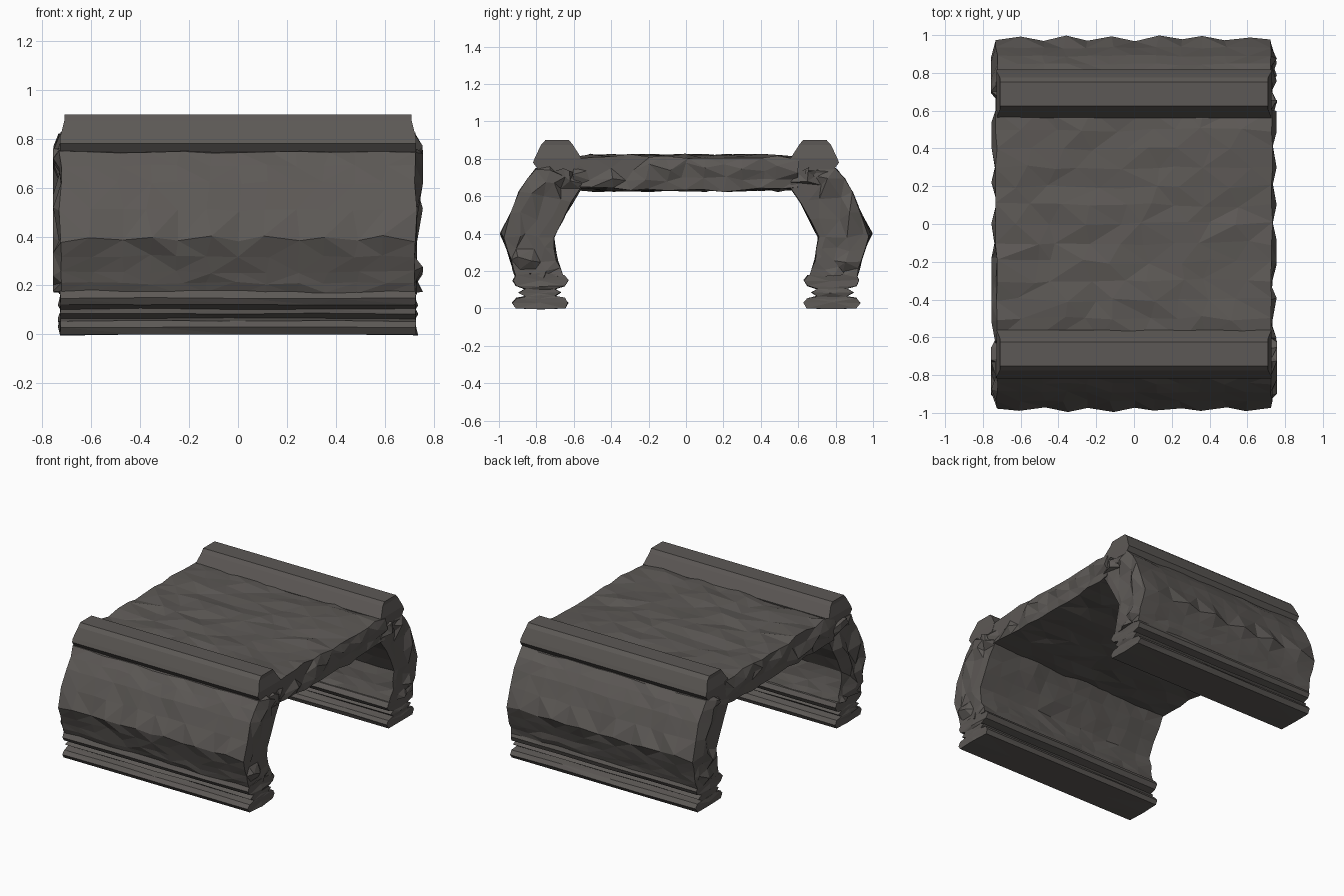
import bpy, bmesh, math, random

if "Cube" in bpy.data.objects:
    bpy.data.objects.remove(bpy.data.objects["Cube"])

stone = bpy.data.materials.new("dark_stone")
stone.diffuse_color = (0.108, 0.099, 0.092, 1)
stone.use_nodes = True
stone.node_tree.nodes["Principled BSDF"].inputs["Base Color"].default_value = stone.diffuse_color


def block(name, half_x, nx, rows, cols, jitter, bulge, seed, turn=False, wave=None, slide=0.25):
    """Solid swept along x; each row is a (y, z, y, z) span across the section."""
    rnd = random.Random(seed)
    nr = len(rows) - 1
    bm = bmesh.new()
    verts = {}

    def vert(i, r, c):
        if (i, r, c) not in verts:
            y0, z0, y1, z1 = rows[r]
            t = c / cols
            x = half_x * (2 * i / nx - 1)
            y, z = y0 + (y1 - y0) * t, z0 + (z1 - z0) * t
            if i in (0, nx):                      # chipped end faces
                inner = 1 if 0 < c < cols else 0.3
                x += math.copysign(bulge * inner * rnd.choice((0, .3, 1)), x)
                if 0 < c < cols:
                    y += rnd.uniform(-bulge, bulge)
                    z += rnd.uniform(-bulge, bulge) * .5
            elif jitter:
                x += rnd.uniform(-1, 1) * slide * half_x / nx
            if z > 0.001:
                y += rnd.uniform(-jitter, jitter)
                z += rnd.uniform(-jitter, jitter)
            if wave == r and c == cols:           # scalloped ridge
                y -= 0.01 * (-1) ** i
                z -= 0.01 * (-1) ** i
            if turn:
                x, y = -x, -y
            verts[i, r, c] = bm.verts.new((x, y, z))
        return verts[i, r, c]

    def sheet(na, nb, at):
        for a in range(na):
            for b in range(nb):
                bm.faces.new([vert(*at(a + p, b + q))
                              for p, q in ((0, 0), (1, 0), (1, 1), (0, 1))])

    for e in (0, nx):
        sheet(nr, cols, lambda a, b: (e, a, b))
    for e in (0, nr):
        sheet(nx, cols, lambda a, b: (a, e, b))
    for e in (0, cols):
        sheet(nx, nr, lambda a, b: (a, b, e))
    bmesh.ops.recalc_face_normals(bm, faces=bm.faces)
    if jitter:
        bmesh.ops.triangulate(bm, faces=bm.faces, quad_method='SHORT_EDGE')
    mesh = bpy.data.meshes.new(name)
    bm.to_mesh(mesh)
    bm.free()
    mesh.materials.append(stone)
    ob = bpy.data.objects.new(name, mesh)
    bpy.context.collection.objects.link(ob)
    return ob


# Cross-sections of the far (+y) side, from bottom to top
leg = [(.66, .17, .91, .17), (.675, .215, .925, .21), (.69, .26, .935, .255),
       (.70, .32, .955, .32), (.71, .38, .983, .39), (.66, .475, .935, .51),
       (.61, .565, .89, .62), (.565, .64, .845, .69), (.555, .67, .805, .745),
       (.60, .73, .73, .755)]
foot = [(a, z, b, z) for z, a, b in (
    (0, .645, .91), (.03, .63, .93), (.055, .65, .91), (.066, .70, .86),
    (.085, .67, .895), (.104, .70, .86), (.12, .65, .91), (.15, .63, .925),
    (.18, .65, .91))]
rail = [(a, z, b, z) for z, a, b in (
    (.70, .61, .76), (.78, .567, .818), (.805, .56, .808), (.875, .605, .775),
    (.90, .625, .752))]

# Two sides, the second turned half a revolution
for side, turn in (("back", False), ("front", True)):
    s = 10 if turn else 1
    block(side + "_leg", .722, 12, leg, 4, .006, .034, s, turn, 4)
    block(side + "_foot", .725, 4, foot, 2, .003, .012, s + 1, turn)
    ob = block(side + "_rail", .728, 1, rail, 1, 0, 0, s + 2, turn)
    for v in ob.data.vertices:                    # rail ends taper toward the top
        if v.co.z > .85:
            v.co.x *= .71 / .728

# Rough slab spanning the legs
deck = [(y, .635 + .01 * (abs(y) > .55), y, .815 - .015 * (abs(y) > .55))
        for y in [-.60 + .10 * k for k in range(13)]]
block("deck_slab", .725, 9, deck, 3, .013, .03, 5, slide=.8)
